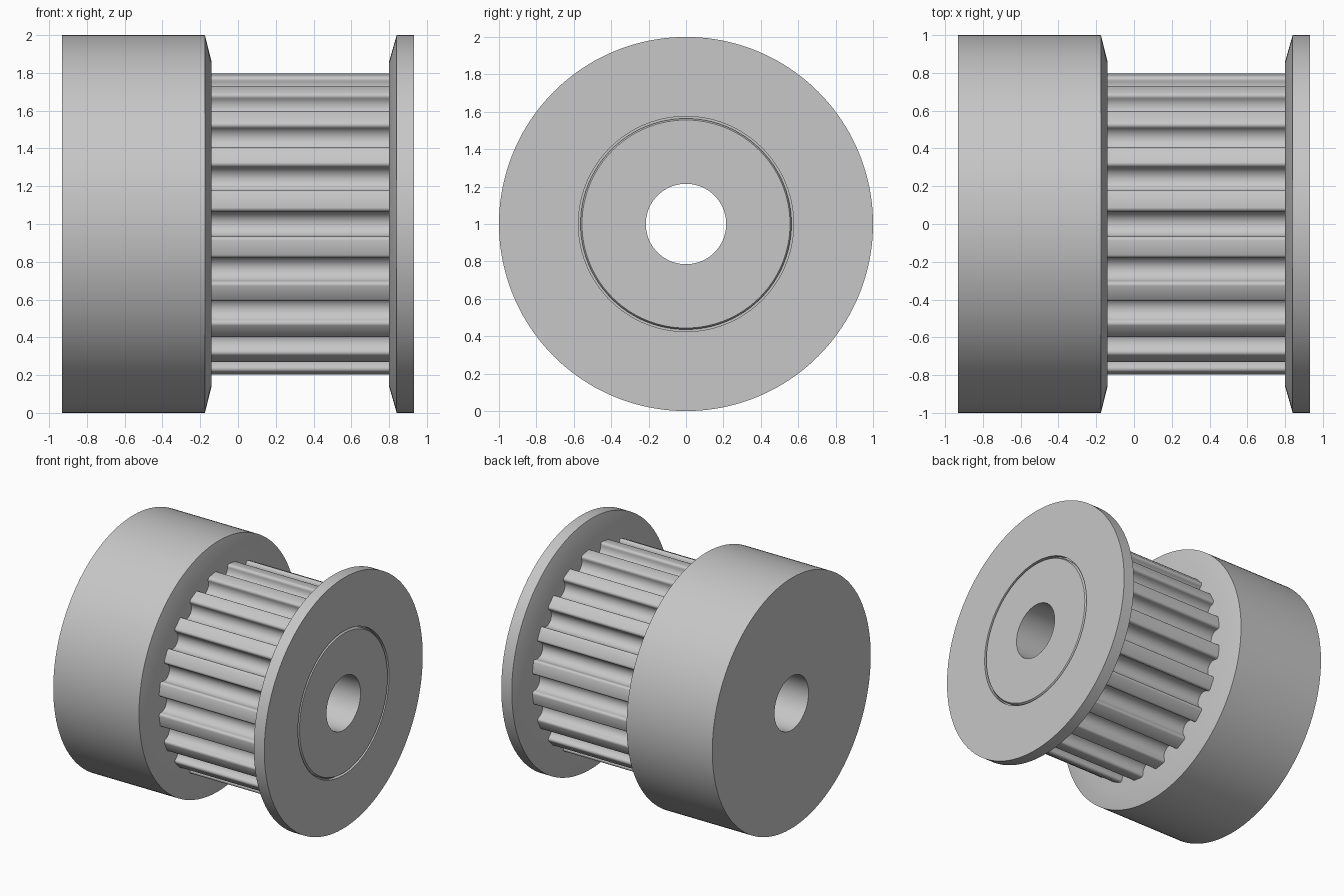
import bpy
import bmesh
from math import cos, sin, pi, hypot, atan2

cube = bpy.data.objects.get("Cube")
if cube:
    bpy.data.objects.remove(cube, do_unlink=True)

AXIS_Z = 1.0
SEGMENTS = 160
TEETH = 20
BORE = 0.215
END = 0.933        # half length along x
HUB_FACE = -0.14   # inner face of the hub
RIM_FACE = 0.8     # inner face of the flange

steel = bpy.data.materials.new("grey steel")
steel.use_nodes = True
grey = (0.57, 0.57, 0.57, 1)
steel.diffuse_color = grey
steel.node_tree.nodes["Principled BSDF"].inputs["Base Color"].default_value = grey


def ring(x, radius):
    steps = [2 * pi * i / SEGMENTS for i in range(SEGMENTS)]
    return [(x, radius * cos(a), radius * sin(a)) for a in steps]


def build(name, loops):
    """Join a closed series of equal-length loops into a solid ring about x."""
    bm = bmesh.new()
    rows = [[bm.verts.new((x, y, z + AXIS_Z)) for x, y, z in loop] for loop in loops]
    count = len(rows[0])
    for a, b in zip(rows, rows[1:] + rows[:1]):
        for i in range(count):
            j = (i + 1) % count
            bm.faces.new((a[i], a[j], b[j], b[i]))
    bmesh.ops.recalc_face_normals(bm, faces=bm.faces)
    mesh = bpy.data.meshes.new(name)
    bm.to_mesh(mesh)
    bm.free()
    mesh.materials.append(steel)
    obj = bpy.data.objects.new(name, mesh)
    bpy.context.collection.objects.link(obj)
    bpy.ops.object.select_all(action="DESELECT")
    obj.select_set(True)
    bpy.context.view_layer.objects.active = obj
    bpy.ops.object.shade_smooth_by_angle(angle=pi / 6)
    return obj


def lathe(name, profile):
    return build(name, [ring(x, r) for x, r in profile])


def groove_profile():
    """One belt groove as (sideways, outward): lip, round bottom, lip."""
    lip, bottom = 0.02, 0.066
    half = []
    for i in range(11):                       # round bottom, centre to wall
        a = pi / 2 * i / 10
        half.append((bottom * sin(a), 0.77 - bottom * cos(a)))
    for i in range(6):                        # rounded lip out to the land
        a = pi / 2 * i / 5
        half.append((bottom + lip - lip * cos(a), 0.776 + lip * sin(a)))
    return [(-s, h) for s, h in reversed(half[1:])] + half


def toothed_outline():
    points = []
    for k in range(TEETH):
        for s, h in groove_profile():
            points.append((hypot(s, h), atan2(s, h) + 2 * pi * k / TEETH))
        # middle of the tooth land
        points.append((0.8, 2 * pi * (k + 0.5) / TEETH))
    return points


def section(x, outline):
    return [(x, r * cos(a), r * sin(a)) for r, a in outline]


# Wide hub with a chamfered inner rim
lathe("hub", [(-END, BORE), (-END, 1), (-0.175, 1),
              (HUB_FACE, 0.86), (HUB_FACE, BORE)])

# Toothed belt track
outer = toothed_outline()
inner = [(0.5, a) for r, a in outer]
left, right = HUB_FACE - 0.01, RIM_FACE + 0.01
build("toothed_track", [section(left, inner), section(left, outer),
                        section(right, outer), section(right, inner)])

# Bored sleeve that shows in the middle of the flange
lathe("sleeve", [(HUB_FACE, BORE), (END, BORE), (END, 0.556),
                 (END - 0.012, 0.564), (END - 0.03, 0.564),
                 (END - 0.03, 0.58), (HUB_FACE, 0.58)])

# Thin end flange with a chamfered inner rim
lathe("flange", [(RIM_FACE, 0.575), (RIM_FACE, 0.86), (0.84, 1),
                 (END, 1), (END, 0.575)])
